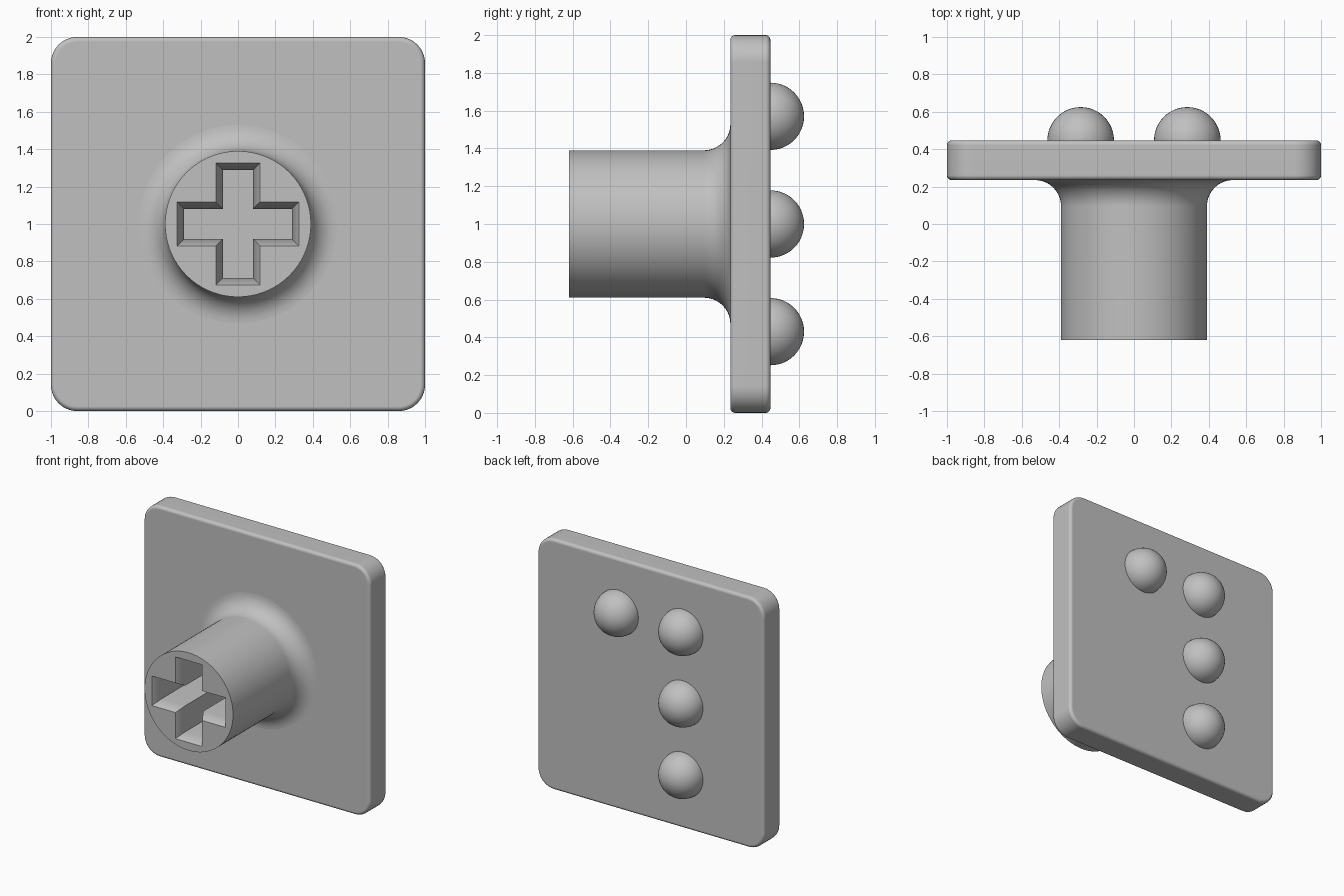
import bpy, bmesh
from math import pi, sin, cos, radians
from mathutils import Matrix, Vector

cube = bpy.data.objects.get("Cube")
if cube:
    bpy.data.objects.remove(cube, do_unlink=True)

FRONT, BACK, TIP = 0.235, 0.447, -0.62   # plate faces and stem end along y
MID = 1.0                                # centre height

grey = bpy.data.materials.new("plain grey")
grey.use_nodes = True
colour = (0.53, 0.53, 0.53, 1)
grey.diffuse_color = colour
grey.node_tree.nodes["Principled BSDF"].inputs["Base Color"].default_value = colour


def make(name, bm):
    bmesh.ops.recalc_face_normals(bm, faces=bm.faces)
    mesh = bpy.data.meshes.new(name)
    bm.to_mesh(mesh)
    bm.free()
    obj = bpy.data.objects.new(name, mesh)
    bpy.context.collection.objects.link(obj)
    mesh.materials.append(grey)
    return obj


def activate(obj):
    bpy.ops.object.select_all(action='DESELECT')
    obj.select_set(True)
    bpy.context.view_layer.objects.active = obj


def smooth(obj):
    activate(obj)
    bpy.ops.object.shade_smooth_by_angle(angle=radians(32))
    weighted = obj.modifiers.new("flat faces", 'WEIGHTED_NORMAL')
    weighted.keep_sharp = True


# Square plate: rounded corners, then softened front and back edges
bm = bmesh.new()
bmesh.ops.create_cube(bm, size=1, matrix=Matrix.Translation((0, (FRONT + BACK) / 2, MID))
                      @ Matrix.Diagonal((2, BACK - FRONT, 2, 1)))
corners = [e for e in bm.edges if abs(e.verts[0].co.y - e.verts[1].co.y) > 0.1]
bmesh.ops.bevel(bm, geom=corners, offset=0.14, segments=10, profile=0.5, affect='EDGES')
rims = [e for e in bm.edges if abs(e.verts[0].co.y - e.verts[1].co.y) < 0.01]
bmesh.ops.bevel(bm, geom=rims, offset=0.025, segments=4, profile=0.5, affect='EDGES')
smooth(make("plate", bm))

# Round stem, turned about y, with a concave fillet where it meets the plate
radius, fillet = 0.39, 0.14
profile = [(0, TIP), (radius, TIP)]
for i in range(11):
    a = i / 10 * pi / 2
    profile.append((radius + fillet * (1 - cos(a)), FRONT - fillet * (1 - sin(a))))
profile += [(radius + fillet, FRONT + 0.03), (0, FRONT + 0.03)]
bm = bmesh.new()
verts = [bm.verts.new((r, y, MID)) for r, y in profile]
edges = [bm.edges.new(pair) for pair in zip(verts, verts[1:])]
bmesh.ops.spin(bm, geom=verts + edges, cent=(0, 0, MID), axis=(0, 1, 0),
               angle=2 * pi, steps=72, use_merge=True)
bmesh.ops.remove_doubles(bm, verts=bm.verts, dist=1e-4)
stem = make("stem", bm)


# Cross-shaped socket with a flared mouth
def cross_ring(bm, y, length, width):
    arm = [Vector((length, -width)), Vector((length, width)), Vector((width, width))]
    points = [Matrix.Rotation(k * pi / 2, 2) @ p for k in range(4) for p in arm]
    return [bm.verts.new((p.x, y, MID + p.y)) for p in points]


bm = bmesh.new()
rings = [cross_ring(bm, TIP - 0.035, 0.345, 0.137),
         cross_ring(bm, TIP + 0.07, 0.288, 0.08),
         cross_ring(bm, TIP + 0.72, 0.288, 0.08)]
for a, b in zip(rings, rings[1:]):
    for i in range(len(a)):
        j = (i + 1) % len(a)
        bm.faces.new((a[i], a[j], b[j], b[i]))
bm.faces.new(rings[0])
bm.faces.new(rings[-1])
cutter = make("socket_cutter", bm)
cutter.hide_render = True

cut = stem.modifiers.new("socket", 'BOOLEAN')
cut.operation = 'DIFFERENCE'
cut.solver = 'EXACT'
cut.object = cutter
activate(stem)
bpy.ops.object.modifier_apply(modifier=cut.name)
bpy.data.objects.remove(cutter, do_unlink=True)
smooth(stem)

# Half-round bumps on the back: a column of three and one beside the top
step = 0.285
bumps = {"bump_top_right": (-1, 2), "bump_middle_right": (-1, 0),
         "bump_bottom_right": (-1, -2), "bump_top_left": (1, 2)}
for name, (side, level) in bumps.items():
    bm = bmesh.new()
    bmesh.ops.create_uvsphere(bm, u_segments=48, v_segments=24, radius=0.178,
                              matrix=Matrix.Translation((side * step, BACK, MID + level * step)))
    smooth(make(name, bm))
